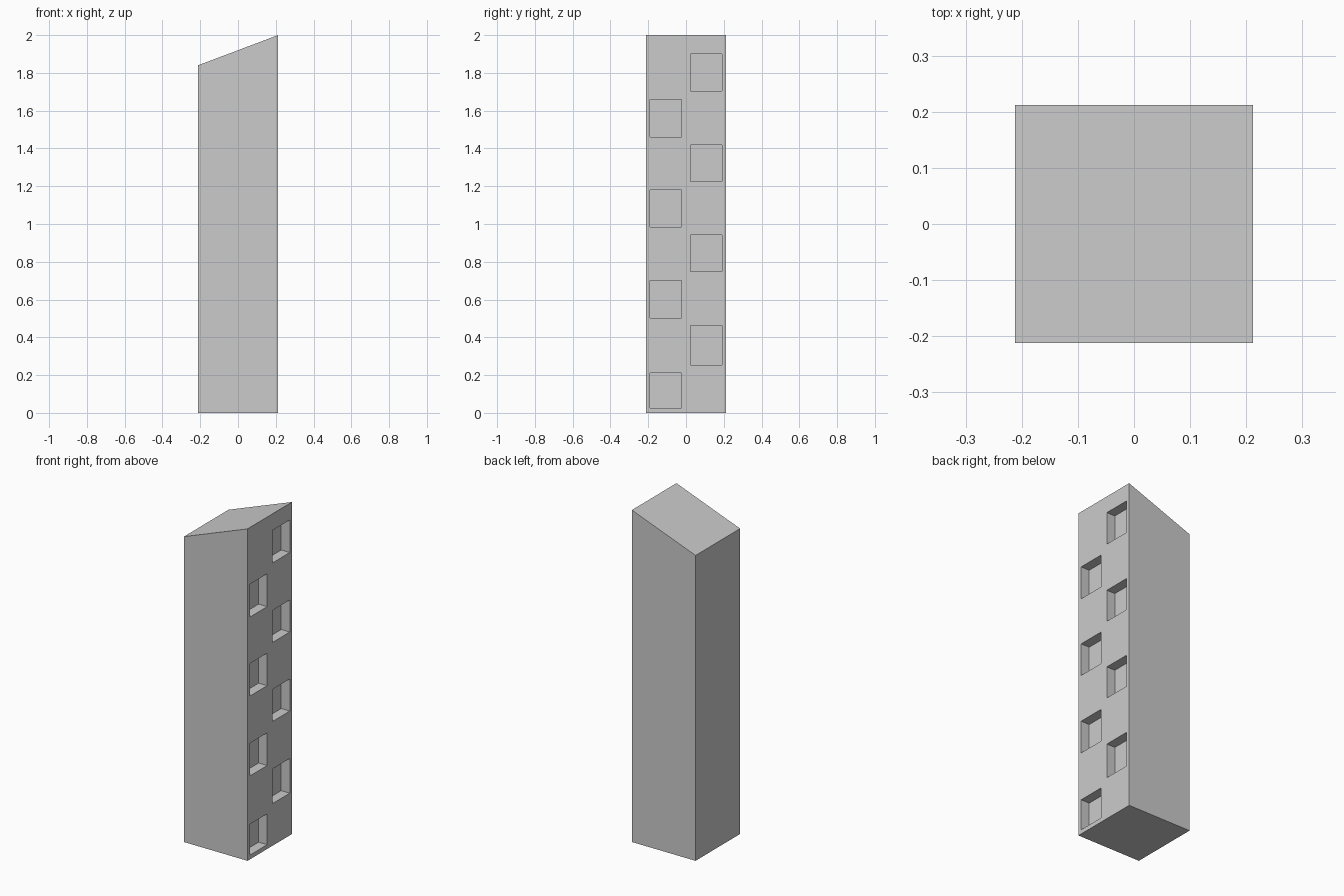
import bpy
import bmesh

default = bpy.data.objects.get("Cube")
if default:
    bpy.data.objects.remove(default, do_unlink=True)

HALF = 0.212
TOP_LOW, TOP_HIGH = 1.84, 2.0
DEPTH = 0.057

# One plain grey for the whole tower
GREY = (0.6, 0.6, 0.6, 1.0)
grey = bpy.data.materials.new("light grey")
grey.use_nodes = True
grey.diffuse_color = GREY
grey.node_tree.nodes["Principled BSDF"].inputs["Base Color"].default_value = GREY


def add_object(name, bm):
    bmesh.ops.recalc_face_normals(bm, faces=bm.faces)
    mesh = bpy.data.meshes.new(name)
    bm.to_mesh(mesh)
    bm.free()
    mesh.materials.append(grey)
    obj = bpy.data.objects.new(name, mesh)
    bpy.context.scene.collection.objects.link(obj)
    return obj


def add_box(bm, low, high):
    verts = bmesh.ops.create_cube(bm, size=1)["verts"]
    for v in verts:
        for i in range(3):
            v.co[i] = low[i] if v.co[i] < 0 else high[i]
    return verts


# Tower block with its roof sloping down towards the right
bm = bmesh.new()
for v in add_box(bm, (-HALF, -HALF, 0), (HALF, HALF, TOP_HIGH)):
    if v.co.z > 1 and v.co.x < 0:
        v.co.z = TOP_LOW
tower = add_object("tower", bm)

# Staggered window recesses in the left wall
front_column = [(0.026, 0.212), (0.503, 0.70), (0.984, 1.18), (1.46, 1.658)]
back_column = [(0.254, 0.463), (0.749, 0.942), (1.225, 1.418), (1.704, 1.90)]
bm = bmesh.new()
for column, y0, y1 in ((front_column, -0.19, -0.025), (back_column, 0.025, 0.19)):
    for z0, z1 in column:
        add_box(bm, (HALF - DEPTH, y0, z0), (HALF + 0.1, y1, z1))
cutter = add_object("window_cutter", bm)

cut = tower.modifiers.new("window_recesses", "BOOLEAN")
cut.operation = "DIFFERENCE"
cut.solver = "EXACT"
cut.object = cutter

# Apply the cut and drop the helper
bpy.context.view_layer.objects.active = tower
tower.select_set(True)
bpy.ops.object.modifier_apply(modifier=cut.name)
bpy.data.objects.remove(cutter, do_unlink=True)
